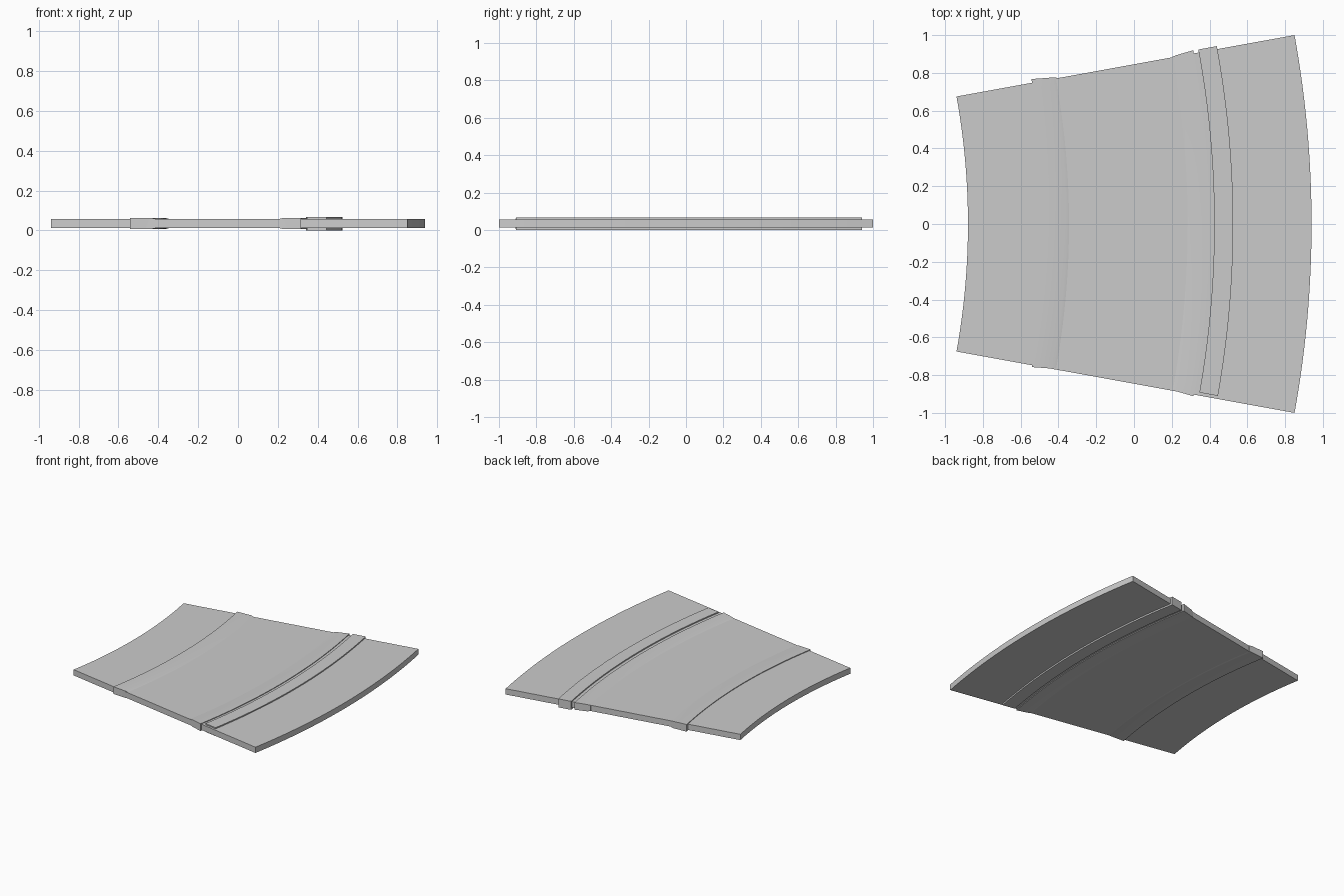
import bpy, bmesh, math

if "Cube" in bpy.data.objects:
    bpy.data.objects.remove(bpy.data.objects["Cube"])

CX = -4.657                      # centre of the arcs on the x axis
HALF = math.atan2(1.0, 5.507)    # half angle of the sector
SEG = 32


def sweep(name, profile, shift=0.0):
    """Sweep a closed profile of (x at y=0, z, end overhang) round the arc centre."""
    bm = bmesh.new()
    rings = []
    for i in range(SEG + 1):
        t = 2 * i / SEG - 1
        ring = []
        for x, z, over in profile:
            r = x - CX
            a = t * (HALF + over / r) + shift / r
            ring.append(bm.verts.new((CX + r * math.cos(a), r * math.sin(a), z)))
        rings.append(ring)
    n = len(profile)
    for a, b in zip(rings, rings[1:]):
        for j in range(n):
            k = (j + 1) % n
            bm.faces.new((a[j], a[k], b[k], b[j]))
    bm.faces.new(rings[0])
    bm.faces.new(rings[-1][::-1])
    bmesh.ops.recalc_face_normals(bm, faces=bm.faces)
    me = bpy.data.meshes.new(name)
    bm.to_mesh(me)
    bm.free()
    ob = bpy.data.objects.new(name, me)
    bpy.context.collection.objects.link(ob)
    bpy.context.view_layer.objects.active = ob
    ob.select_set(True)
    bpy.ops.object.shade_smooth_by_angle(angle=math.radians(20))
    ob.select_set(False)
    return ob


def mirrored(upper, mid=0.0345):
    """Close an upper outline with its reflection below the slab's middle."""
    return upper + [(x, 2 * mid - z, o) for x, z, o in reversed(upper)]


# main curved slab
sweep("curved_panel", mirrored([(-0.879, 0.057, 0), (0.940, 0.057, 0)]))

# raised hems: sharp outer step, bevelled into the slab on the inner side
sweep("inner_hem", mirrored([(-0.472, 0.0625, 0.015), (-0.36, 0.061, 0.003),
                             (-0.34, 0.056, -0.002)]), shift=0.005)
sweep("outer_hem", mirrored([(0.28, 0.056, -0.002), (0.302, 0.061, 0.003),
                             (0.398, 0.0625, 0.013)]), shift=0.004)

# separate clamp strip, set slightly to one side
sweep("clamp_strip", [(0.425, 0.066, 0), (0.525, 0.066, 0),
                      (0.525, 0.0, 0), (0.425, 0.0, 0)], shift=0.016)
